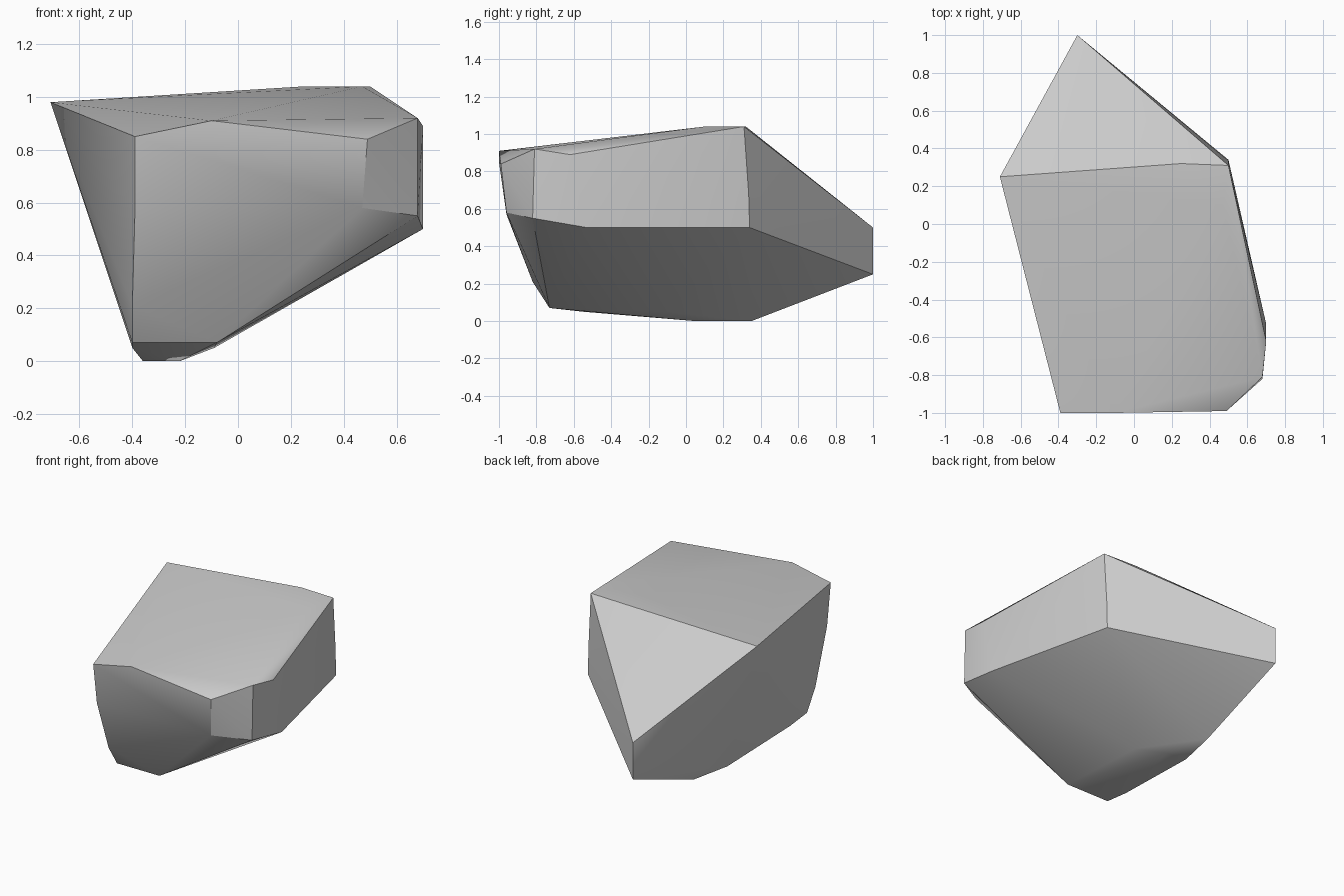
import bpy
import bmesh
import math

cube = bpy.data.objects.get("Cube")
if cube:
    bpy.data.objects.remove(cube, do_unlink=True)

# Corner groups of the chipped boulder
crown = [(-.71, .25, .98), (.25, .32, 1.04), (.5, .31, 1.04), (.47, .1, 1.04)]
front_rim = [(-.39, -1, .85), (-.1, -1, .91), (.49, -.99, .84),
             (.68, -.81, .92), (.7, -.62, .89)]
front_belly = [(-.39, -.96, .57), (.47, -.96, .58), (.68, -.82, .55),
               (.7, -.53, .5), (-.4, -.82, .21)]
back_edge = [(.5, .335, .68), (.5, .34, .5), (-.3, 1, .5), (-.3, 1, .25)]
foot = [(-.4, -.73, .07), (-.08, -.73, .07), (-.4, -.55, .05), (-.09, -.1, .05),
        (-.36, .07, 0), (-.3, .35, 0), (-.22, .05, 0)]


def make_material(name, color):
    material = bpy.data.materials.new(name)
    material.use_nodes = True
    material.diffuse_color = color
    material.node_tree.nodes["Principled BSDF"].inputs["Base Color"].default_value = color
    return material


def make_hull(name, points, material):
    """Wrap the corner points in a tight convex skin."""
    bm = bmesh.new()
    for point in points:
        bm.verts.new(point)
    bmesh.ops.convex_hull(bm, input=bm.verts[:])
    loose = [vert for vert in bm.verts if not vert.link_faces]
    bmesh.ops.delete(bm, geom=loose, context="VERTS")
    bmesh.ops.recalc_face_normals(bm, faces=bm.faces[:])
    mesh = bpy.data.meshes.new(name)
    bm.to_mesh(mesh)
    bm.free()
    mesh.materials.append(material)
    obj = bpy.data.objects.new(name, mesh)
    bpy.context.collection.objects.link(obj)
    return obj


stone = make_material("stone_grey", (.6, .6, .6, 1))
boulder = make_hull("boulder", crown + front_rim + front_belly + back_edge + foot, stone)

# Soft facets with crisp broken edges
bpy.ops.object.select_all(action="DESELECT")
boulder.select_set(True)
bpy.context.view_layer.objects.active = boulder
bpy.ops.object.shade_smooth_by_angle(angle=math.radians(30))
